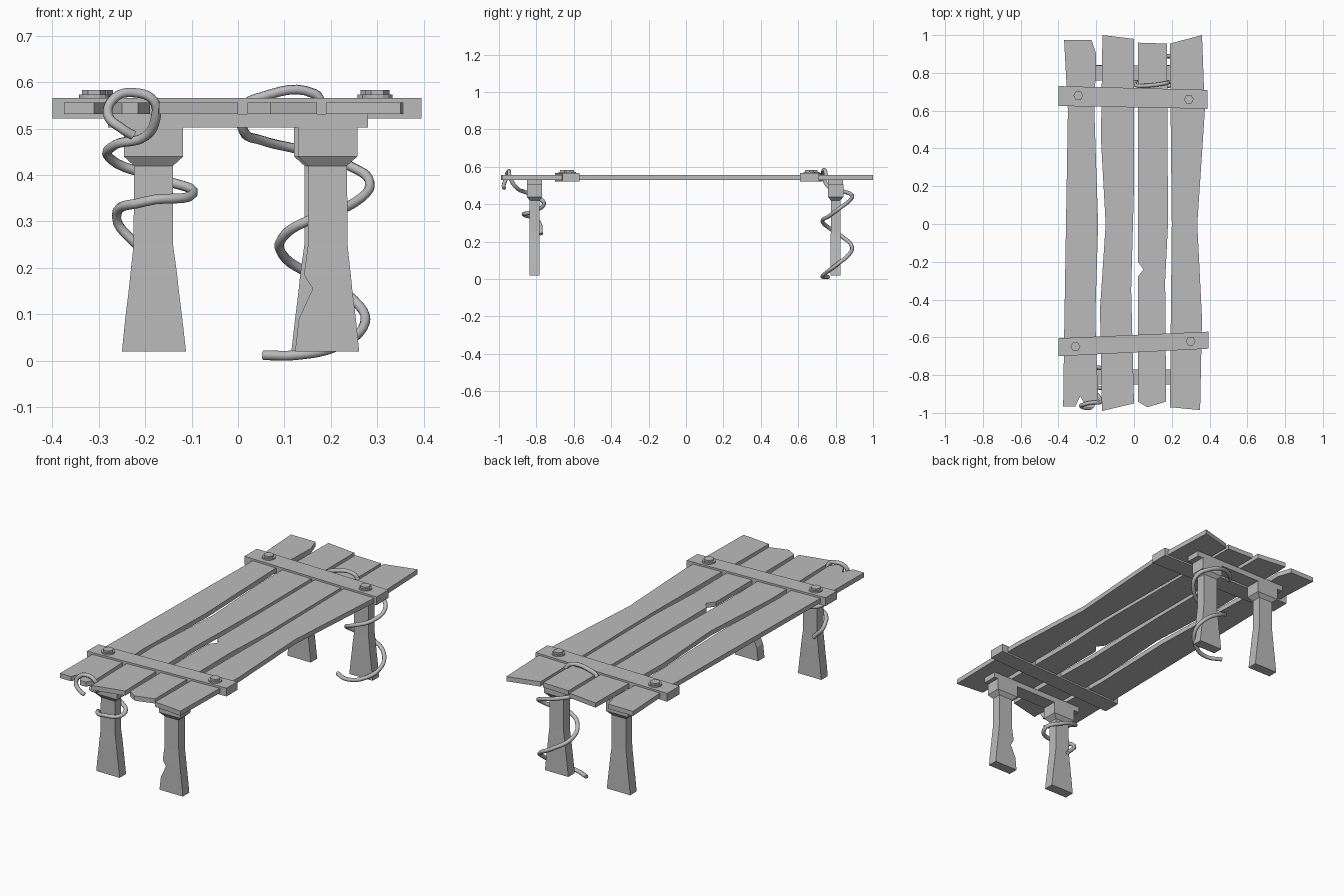
import bpy, bmesh, math
from mathutils import Vector

cube = bpy.data.objects.get("Cube")
if cube:
    bpy.data.objects.remove(cube, do_unlink=True)

grey = bpy.data.materials.new("plain grey")
grey.use_nodes = True
grey.diffuse_color = (0.5, 0.5, 0.5, 1)
grey.node_tree.nodes["Principled BSDF"].inputs["Base Color"].default_value = (0.5, 0.5, 0.5, 1)


def finish(name, bm):
    bmesh.ops.recalc_face_normals(bm, faces=bm.faces)
    mesh = bpy.data.meshes.new(name)
    bm.to_mesh(mesh)
    bm.free()
    mesh.materials.append(grey)
    obj = bpy.data.objects.new(name, mesh)
    bpy.context.collection.objects.link(obj)
    return obj


def slab(name, outline, bottom, top):
    """Flat board: an outline in x and y raised from bottom to top."""
    bm = bmesh.new()
    face = bm.faces.new([bm.verts.new((x, y, bottom)) for x, y in outline])
    raised = bmesh.ops.extrude_face_region(bm, geom=[face])
    verts = [g for g in raised["geom"] if isinstance(g, bmesh.types.BMVert)]
    bmesh.ops.translate(bm, verts=verts, vec=(0, 0, top - bottom))
    return finish(name, bm)


def loft(name, rings):
    """Join rectangular sections (z, x0, x1, y0, y1) from the bottom up."""
    bm = bmesh.new()
    loops = [[bm.verts.new(p) for p in ((a, c, z), (b, c, z), (b, d, z), (a, d, z))]
             for z, a, b, c, d in rings]
    bm.faces.new(loops[0])
    bm.faces.new(loops[-1])
    for low, high in zip(loops, loops[1:]):
        for i in range(4):
            j = (i + 1) % 4
            bm.faces.new((low[i], low[j], high[j], high[i]))
    return finish(name, bm)


def leg(name, inner_sign, cx, cy, chipped):
    """Flared post with a wider cap; the chip is cut in its -x side."""
    # height, outer half width, inner half width, half depth
    rows = [(0.02, 0.068, 0.07, 0.027), (0.09, 0.061, 0.062, 0.027),
            (0.155, 0.053, 0.054, 0.027), (0.185, 0.05, 0.051, 0.027),
            (0.25, 0.043, 0.042, 0.026), (0.42, 0.042, 0.042, 0.026),
            (0.44, 0.064, 0.064, 0.041), (0.505, 0.064, 0.064, 0.041)]
    rings = []
    for i, (z, outer, inner, depth) in enumerate(rows):
        left, right = (outer, inner) if inner_sign > 0 else (inner, outer)
        if chipped and i == 2:
            left -= 0.022
        rings.append((z, cx - left, cx + right, cy - depth, cy + depth))
    loft(name, rings)


def vine(name, points):
    """Bent round stem swept along a smooth path."""
    curve = bpy.data.curves.new(name, "CURVE")
    curve.dimensions = "3D"
    curve.bevel_depth = 0.0105
    curve.bevel_resolution = 2
    curve.resolution_u = 6
    curve.use_fill_caps = True
    spline = curve.splines.new("BEZIER")
    spline.bezier_points.add(len(points) - 1)
    for knot, p in zip(spline.bezier_points, points):
        knot.co = Vector(p)
        knot.handle_left_type = knot.handle_right_type = "AUTO"
    obj = bpy.data.objects.new(name, curve)
    bpy.context.collection.objects.link(obj)
    curve.materials.append(grey)
    bpy.ops.object.select_all(action="DESELECT")
    obj.select_set(True)
    bpy.context.view_layer.objects.active = obj
    bpy.ops.object.convert(target="MESH")
    bpy.ops.object.shade_smooth_by_angle(angle=math.radians(50))


# Worn planks
planks = {
    "outer_plank_right": [(-.37, .975), (-.225, .975), (-.2, .9), (-.21, .6), (-.19, 0),
                          (-.205, -.5), (-.19, -.93), (-.215, -.975), (-.25, -.975),
                          (-.285, -.91), (-.31, -.965), (-.375, -.965), (-.37, -.6),
                          (-.36, 0), (-.35, .6)],
    "inner_plank_right": [(-.167, 1), (0, .98), (0, .2), (-.015, -.35), (0, -.95),
                          (-.17, -.99), (-.18, -.45), (-.15, 0), (-.175, .45)],
    "inner_plank_left": [(.02, .96), (.175, .955), (.18, 0), (.165, -.3), (.17, -.94),
                         (.07, -.97), (.02, -.94), (.02, -.28), (.05, -.24), (.02, -.2)],
    "outer_plank_left": [(.19, .955), (.36, 1), (.375, .6), (.335, 0), (.36, -.5),
                         (.35, -.985), (.19, -.97), (.2, 0)],
}
for name, outline in planks.items():
    slab(name, outline, 0.531, 0.556)

# Clamping bars around the planks
slab("back_crossbar", [(-.4, .625), (.39, .61), (.39, .71), (-.4, .73)], 0.522, 0.566)
slab("front_crossbar", [(-.4, -.7), (.395, -.66), (.395, -.57), (-.4, -.605)], 0.522, 0.566)

# Bolts with washers
bolts = [(-.295, .68), (.29, .66), (-.31, -.65), (.3, -.62)]
for i, (x, y) in enumerate(bolts):
    for part, sides, radius, low, high in (("washer", 16, .033, .56, .573),
                                           ("bolt_head", 6, .026, .57, .583)):
        ring = [(x + radius * math.cos(math.tau * k / sides),
                 y + radius * math.sin(math.tau * k / sides)) for k in range(sides)]
        slab(f"{part}_{i + 1}", ring, low, high)

# Support rails and legs at both ends
for end, cy in (("front", -.81), ("back", .8)):
    slab(end + "_support_rail", [(-.28, cy - .04), (.28, cy - .04),
                                 (.28, cy + .04), (-.28, cy + .04)], 0.502, 0.532)
    leg(end + "_right_leg", 1, -.182, cy, False)
    leg(end + "_left_leg", -1, .193 if end == "front" else .185, cy, end == "front")

# Climbing vines
vine("front_vine", [(-.21, -.775, .24), (-.262, -.79, .31), (-.2, -.865, .343),
                    (-.097, -.825, .36), (-.16, -.765, .39), (-.275, -.79, .435),
                    (-.265, -.86, .465), (-.2, -.9, .483), (-.178, -.93, .52),
                    (-.182, -.945, .56), (-.22, -.945, .577), (-.265, -.955, .567),
                    (-.28, -.965, .53), (-.25, -.975, .5), (-.225, -.972, .485)])
vine("back_vine", [(.055, .76, .0115), (.13, .73, .0125), (.21, .745, .03),
                   (.273, .81, .08), (.25, .87, .13), (.17, .885, .178),
                   (.095, .83, .23), (.1, .77, .27), (.17, .73, .31),
                   (.25, .77, .34), (.284, .83, .385), (.24, .875, .42),
                   (.15, .885, .45), (.05, .82, .475), (.012, .76, .495),
                   (.01, .735, .545), (.05, .732, .568), (.165, .745, .575),
                   (.184, .75, .55)])
